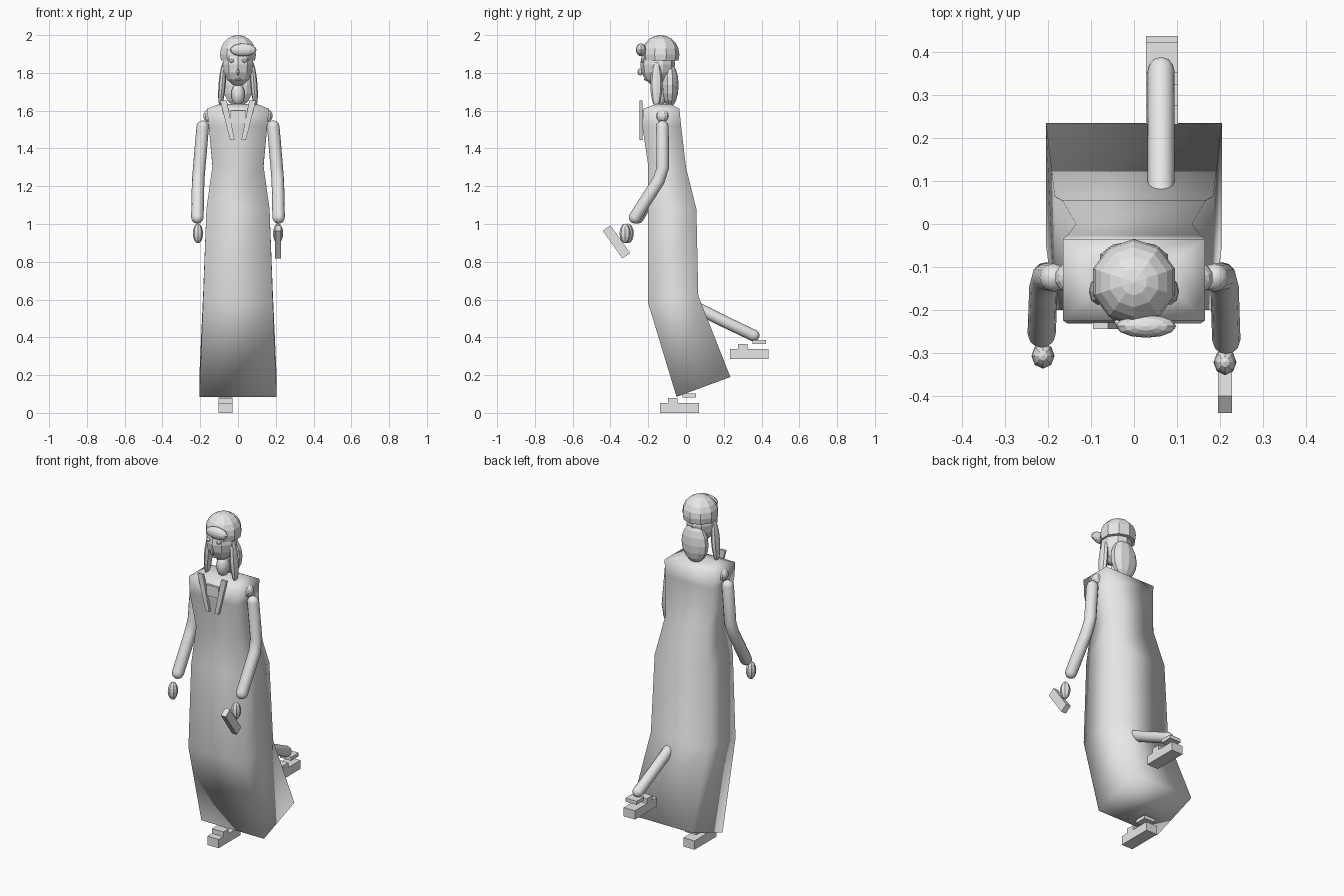
import bpy, bmesh, math
from mathutils import Vector, Matrix

cube = bpy.data.objects.get("Cube")
if cube:
    bpy.data.objects.remove(cube, do_unlink=True)

grey = bpy.data.materials.new("plain grey")
grey.use_nodes = True
grey.diffuse_color = (0.8, 0.8, 0.8, 1)
grey.node_tree.nodes["Principled BSDF"].inputs["Base Color"].default_value = (0.8, 0.8, 0.8, 1)


def finish(name, bm, smooth=False):
    bmesh.ops.recalc_face_normals(bm, faces=bm.faces)
    for f in bm.faces:
        f.smooth = smooth
    mesh = bpy.data.meshes.new(name)
    bm.to_mesh(mesh)
    bm.free()
    mesh.materials.append(grey)
    obj = bpy.data.objects.new(name, mesh)
    bpy.context.scene.collection.objects.link(obj)
    return obj


def ellipsoid(name, centre, radii, segs=10, rings=8, tilt=0, smooth=False, cut=None):
    bm = bmesh.new()
    m = Matrix.Translation(centre) @ Matrix.Rotation(tilt, 4, 'Y') @ Matrix.Diagonal((*radii, 1))
    bmesh.ops.create_uvsphere(bm, u_segments=segs, v_segments=rings, radius=1, matrix=m)
    if cut is not None:
        geom = bm.verts[:] + bm.edges[:] + bm.faces[:]
        bmesh.ops.bisect_plane(bm, geom=geom, plane_co=(0, 0, cut),
                               plane_no=(0, 0, 1), clear_inner=True)
        bmesh.ops.holes_fill(bm, edges=[e for e in bm.edges if e.is_boundary])
    return finish(name, bm, smooth)


def box(name, lo, hi, pitch=0):
    lo, hi = Vector(lo), Vector(hi)
    bm = bmesh.new()
    m = (Matrix.Translation((lo + hi) / 2) @ Matrix.Rotation(pitch, 4, 'X')
         @ Matrix.Diagonal((*(hi - lo), 1)))
    bmesh.ops.create_cube(bm, size=1, matrix=m)
    return finish(name, bm)


def loft(name, rings, smooth):
    """Skin a list of equal-length point loops and cap both ends."""
    bm = bmesh.new()
    loops = [[bm.verts.new(p) for p in ring] for ring in rings]
    n = len(loops[0])
    for a, b in zip(loops, loops[1:]):
        for i in range(n):
            j = (i + 1) % n
            bm.faces.new((a[i], a[j], b[j], b[i]))
    bm.faces.new(loops[0])
    bm.faces.new(loops[-1])
    return finish(name, bm, smooth)


def limb(name, points, radius, segs=12):
    """Round-ended tube along a bent path."""
    pts = [Vector(p) for p in points]
    first = (pts[1] - pts[0]).normalized()
    last = (pts[-1] - pts[-2]).normalized()
    stations = []
    for k in (80, 50, 25):
        a = math.radians(k)
        stations.append((pts[0] - first * radius * math.sin(a), first, radius * math.cos(a)))
    for i, p in enumerate(pts):
        d = (pts[min(i + 1, len(pts) - 1)] - pts[max(i - 1, 0)]).normalized()
        stations.append((p, d, radius))
    for k in (25, 50, 80):
        a = math.radians(k)
        stations.append((pts[-1] + last * radius * math.sin(a), last, radius * math.cos(a)))
    side = Vector((1, 0, 0))
    rings = []
    for p, d, r in stations:
        v = d.cross(side).normalized()
        u = v.cross(d)
        rings.append([p + r * (u * math.cos(t) + v * math.sin(t))
                      for t in (2 * math.pi * i / segs for i in range(segs))])
    return loft(name, rings, True)


# Long dress: half width, then front and back (y, z) of each rectangular ring
dress = [
    (0.205, (-0.05, 0.085), (0.235, 0.19)),
    (0.185, (-0.2, 0.58), (0.065, 0.62)),
    (0.167, (-0.2, 1.08), (0.055, 1.08)),
    (0.135, (-0.2, 1.31), (0.0, 1.30)),
    (0.155, (-0.232, 1.52), (-0.026, 1.52)),
    (0.165, (-0.225, 1.61), (-0.035, 1.61)),
    (0.1, (-0.16, 1.635), (-0.08, 1.635)),
]
loft("dress", [[(-w, *f), (w, *f), (w, *b), (-w, *b)] for w, f, b in dress], True)

# Open collar: two slanted strips and a thin bib
for side, label in ((1, "left"), (-1, "right")):
    strip = ((0.06, 1.655), (0.095, 1.655), (0.042, 1.445), (0.018, 1.445))
    loft(label + "_lapel", [[(side * x, y, z) for x, z in strip] for y in (-0.245, -0.23)], False)
box("bib", (-0.04, -0.238, 1.535), (0.04, -0.225, 1.6))

# Neck and head
ellipsoid("neck", (0, -0.14, 1.685), (0.036, 0.04, 0.06), 12, 8, smooth=True)
ellipsoid("face", (0, -0.15, 1.845), (0.085, 0.092, 0.115))
ellipsoid("nose", (0, -0.243, 1.805), (0.009, 0.014, 0.02), 6, 4)
ellipsoid("mouth", (0, -0.215, 1.765), (0.018, 0.008, 0.006), 8, 4)

# Hair
ellipsoid("hair_cap", (0, -0.135, 1.898), (0.1, 0.1, 0.102), 10, 10, cut=1.865)
ellipsoid("hair_back", (0, -0.085, 1.735), (0.083, 0.046, 0.115))
ellipsoid("front_curl", (0.028, -0.238, 1.922), (0.07, 0.027, 0.034), 12, 8)

# Paired face and arm parts
for side, label in ((1, "left"), (-1, "right")):
    ellipsoid(label + "_eye", (side * 0.033, -0.228, 1.863), (0.013, 0.012, 0.01), 8, 6)
    ellipsoid(label + "_lock", (side * 0.084, -0.157, 1.74), (0.019, 0.032, 0.122), 8, 8,
              tilt=side * -0.08)
    ellipsoid(label + "_shoulder", (side * 0.152, -0.125, 1.573), (0.033, 0.035, 0.035), 10, 8)
    reach = -0.27 if side > 0 else -0.255
    limb(label + "_arm", [(side * 0.187, -0.125, 1.515), (side * 0.205, -0.122, 1.30),
                          (side * 0.211, -0.145, 1.23), (side * 0.215, reach, 1.035)], 0.033)
    ellipsoid(label + "_hand", (side * 0.212, reach - 0.052, 0.95), (0.027, 0.03, 0.052), 8, 8)

# Handheld device, tipped forward
box("handheld", (0.196, -0.393, 0.815), (0.228, -0.343, 0.995), math.atan2(0.106, 0.148))

# Raised rear leg
limb("rear_leg", [(0.063, 0.03, 0.57), (0.063, 0.2, 0.485), (0.063, 0.358, 0.41)], 0.031)

# Blocky shoes: sole, toe strap, ankle strap
for label, x, dy, dz in (("front", -0.067, 0, 0), ("rear", 0.065, 0.37, 0.285)):
    for part, y0, y1, z0, z1 in (("sole", -0.138, 0.068, 0, 0.052),
                                 ("toe_strap", -0.095, -0.044, 0.052, 0.08),
                                 ("ankle_strap", -0.018, 0.053, 0.081, 0.102)):
        box(label + "_" + part, (x - 0.037, y0 + dy, z0 + dz), (x + 0.037, y1 + dy, z1 + dz))
